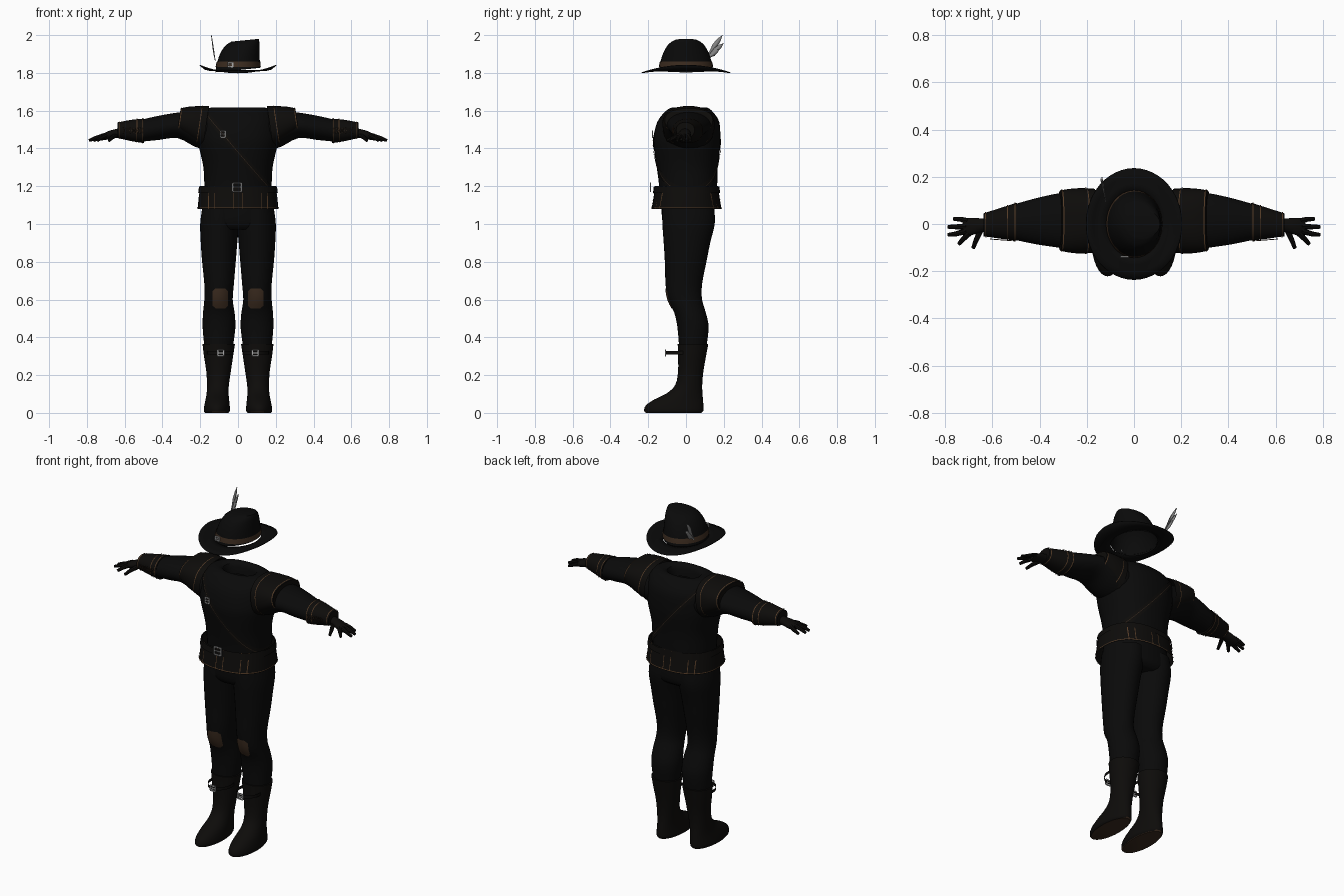
import bpy, bmesh, math
from mathutils import Vector

cube = bpy.data.objects.get("Cube")
if cube:
    bpy.data.objects.remove(cube, do_unlink=True)


def material(name, rgb):
    m = bpy.data.materials.new(name)
    m.use_nodes = True
    m.diffuse_color = (*rgb, 1)
    bsdf = next(n for n in m.node_tree.nodes if n.type == "BSDF_PRINCIPLED")
    bsdf.inputs["Base Color"].default_value = (*rgb, 1)
    bsdf.inputs["Roughness"].default_value = 0.8
    return m


BLACK = material("black cloth", (0.003, 0.003, 0.003))
LEATHER = material("black leather", (0.004, 0.0035, 0.003))
BROWN = material("brown leather", (0.045, 0.025, 0.014))
STITCH = material("tan stitching", (0.09, 0.045, 0.02))
SILVER = material("silver metal", (0.4, 0.4, 0.4))
FEATHER = material("grey feather", (0.22, 0.22, 0.22))
parts = []


def finish(name, bm, mats, mirror=False):
    mesh = bpy.data.meshes.new(name)
    bm.to_mesh(mesh)
    bm.free()
    ob = bpy.data.objects.new(name, mesh)
    bpy.context.collection.objects.link(ob)
    for m in mats:
        mesh.materials.append(m)
    if mirror:
        ob.modifiers.new("mirror", "MIRROR").use_mirror_merge = False
    parts.append(ob)
    return ob


def smooth_rows(rows, n):
    """Catmull-Rom steps between profile rows."""
    out = []
    for i in range(len(rows) - 1):
        quad = [rows[max(i - 1, 0)], rows[i], rows[i + 1], rows[min(i + 2, len(rows) - 1)]]
        for k in range(n):
            t = k / n
            out.append([0.5 * (2 * b + (c - a) * t + (2 * a - 5 * b + 4 * c - d) * t * t
                               + (3 * b - a - 3 * c + d) * t ** 3) for a, b, c, d in zip(*quad)])
    return out + [rows[-1]]


def skin(rings, caps):
    bm = bmesh.new()
    vs = [[bm.verts.new(p) for p in r] for r in rings]
    n = len(vs[0])
    for lo, hi in zip(vs, vs[1:]):
        for j in range(n):
            k = (j + 1) % n
            bm.faces.new((lo[j], lo[k], hi[k], hi[j]))
    if caps[0]:
        bm.faces.new(vs[0][::-1])
    if caps[1]:
        bm.faces.new(vs[-1])
    bm.normal_update()
    return bm


def loft(name, rows, mats, axis="z", caps=(True, True), steps=3, power=1, slant=0, mirror=False, sides=32):
    """Rows are (height, a0, a1, b0, b1): ellipses stacked along z or x."""
    rings = []
    for h, a0, a1, b0, b1 in smooth_rows(rows, steps):
        ring = []
        for j in range(sides):
            t = math.tau * j / sides
            c, s = (math.copysign(abs(f(t)) ** power, f(t)) for f in (math.cos, math.sin))
            a, b = (a0 + a1 + (a1 - a0) * c) / 2, (b0 + b1 + (b1 - b0) * s) / 2
            ring.append((a, b, h + slant * a) if axis == "z" else (h - slant * (b - (b0 + b1) / 2), a, b))
        rings.append(ring)
    return finish(name, skin(rings, caps), mats, mirror)


def tube(name, pts, r0, r1, mat, mirror=False, sides=8):
    pts = [Vector(p) for p in pts]
    rings = []
    for i, p in enumerate(pts):
        d = pts[min(i + 1, len(pts) - 1)] - pts[max(i - 1, 0)]
        q = d.to_track_quat("Z", "Y")
        r = r0 + (r1 - r0) * i / (len(pts) - 1)
        rings.append([p + q @ Vector((r * math.cos(math.tau * j / sides), r * math.sin(math.tau * j / sides), 0))
                      for j in range(sides)])
    return finish(name, skin(rings, (True, True)), [mat], mirror)


def cutout(name, src, planes, mat, offset=0.003, mirror=False):
    """Thin overlay: the part of a surface lying inside all the planes."""
    bm = bmesh.new()
    bm.from_mesh(src.data)
    for co, no in planes:
        geom = bm.verts[:] + bm.edges[:] + bm.faces[:]
        bmesh.ops.bisect_plane(bm, geom=geom, plane_co=co, plane_no=no, clear_outer=True)
    for f in bm.faces:
        f.material_index = 0
    bm.normal_update()
    for v, n in [(v, v.normal.copy()) for v in bm.verts]:
        v.co += n * offset
    return finish(name, bm, [mat], mirror)


def band(name, src, co, no, half, mat, offset=0.003, mirror=False):
    co, no = Vector(co), Vector(no).normalized()
    return cutout(name, src, [(co + no * half, no), (co - no * half, -no)], mat, offset, mirror)


def buckle(name, centre, w, h, mirror=False):
    bm = bmesh.new()
    t = 0.007
    bars = [(-w / 2, 0, t, h), (w / 2, 0, t, h), (0, h / 2, w, t), (0, -h / 2, w, t), (0, 0, w, t * 0.7)]
    for x, z, sx, sz in bars:
        cube = bmesh.ops.create_cube(bm, size=1)["verts"]
        bmesh.ops.scale(bm, vec=(sx, 0.006, sz), verts=cube)
        bmesh.ops.translate(bm, vec=Vector(centre) + Vector((x, 0, z)), verts=cube)
    return finish(name, bm, [SILVER], mirror)


# Tunic with an open neck
tunic = loft("tunic", [
    (1.12, -.175, .175, -.14, .16), (1.2, -.178, .178, -.142, .165), (1.3, -.183, .183, -.155, .168),
    (1.4, -.205, .205, -.17, .18), (1.46, -.215, .215, -.172, .182), (1.54, -.21, .21, -.152, .176),
    (1.59, -.195, .195, -.115, .145), (1.615, -.15, .15, -.08, .115), (1.608, -.1, .1, -.05, .085),
    (1.55, -.09, .09, -.04, .075)], [BLACK], caps=(True, False), power=.88)
band("chest_strap", tunic, (-.08, 0, 1.476), (.764, 0, .645), .016, LEATHER, .004)
band("chest_strap_seam", tunic, (-.08, 0, 1.476), (.764, 0, .645), .0012, BROWN, .006)
buckle("chest_buckle", (-.08, -.178, 1.476), .026, .032)

# Flared waist skirt with belt and stitched panels
skirt = loft("waist_skirt", [
    (1.08, -.214, .214, -.182, .188), (1.14, -.208, .208, -.172, .178), (1.2, -.2, .2, -.164, .17)],
    [LEATHER], caps=(False, False), power=.85)
band("belt", skirt, (0, 0, 1.18), (0, 0, 1), .017, LEATHER, .006)
band("hem_stitch", skirt, (0, 0, 1.086), (0, 0, 1), .002, STITCH)
for x in (.022, .122, .155):
    band("panel_stitch", skirt, (x, 0, 0), (1, 0, 0), .002, STITCH, mirror=True)
buckle("belt_buckle", (-.005, -.187, 1.195), .045, .045)

# Trousers
loft("hips", [(.97, -.15, .15, -.1, .12), (1.0, -.19, .19, -.122, .15), (1.08, -.19, .19, -.13, .15),
              (1.16, -.175, .175, -.13, .15)], [BLACK], power=.85)
leg = loft("trouser_leg", [
    (.33, .03, .176, -.035, .105), (.45, .014, .187, -.045, .12), (.53, .018, .185, -.062, .105),
    (.6, .028, .178, -.095, .085), (.68, .022, .178, -.108, .085), (.8, .012, .19, -.112, .108),
    (.9, .004, .197, -.118, .128), (1.0, -.005, .2, -.125, .152), (1.08, -.01, .19, -.125, .15)],
    [BLACK], mirror=True)
octagon = []
for k in range(8):
    d = Vector((math.cos(k * math.pi / 4), 0, math.sin(k * math.pi / 4)))
    reach = .052 if k % 4 == 2 else .039 if k % 4 == 0 else .054
    octagon.append((Vector((.094, 0, .607)) + d * reach, d))
cutout("knee_patch", leg, octagon + [((0, -.01, 0), (0, 1, 0))], BROWN, .004, True)

# Boots with brown soles
boot = loft("boot", [
    (0, .052, .174, -.212, .082), (.012, .043, .181, -.222, .092), (.04, .044, .178, -.212, .092),
    (.07, .047, .172, -.17, .09), (.105, .05, .166, -.1, .087), (.15, .048, .164, -.056, .086),
    (.22, .038, .168, -.042, .092), (.3, .026, .18, -.042, .106), (.365, .016, .188, -.044, .118)],
    [LEATHER, BROWN], mirror=True)
for f in boot.data.polygons:
    if f.normal.z < -.7 and f.center.z < .01:
        f.material_index = 1
loft("boot_strap", [(.309, .025, .163, -.107, .06), (.327, .025, .163, -.107, .06)], [LEATHER],
     caps=(False, False), steps=1, mirror=True)
buckle("boot_buckle", (.092, -.109, .318), .032, .03, True)

# Sleeves, shoulder caps and cuffs
loft("sleeve", [(.15, -.11, .14, 1.385, 1.6), (.23, -.11, .14, 1.41, 1.6), (.32, -.1, .13, 1.455, 1.59),
                (.42, -.085, .108, 1.445, 1.573), (.52, -.064, .08, 1.435, 1.55)], [BLACK], "x", mirror=True)
cap = loft("shoulder_cap", [(.17, -.122, .15, 1.4, 1.625), (.23, -.125, .152, 1.435, 1.624),
                            (.28, -.12, .148, 1.465, 1.62), (.313, -.112, .142, 1.485, 1.612)],
           [LEATHER], "x", caps=(False, True), power=.85, slant=.15, mirror=True)
for x in (.2, .306):
    band("shoulder_stitch", cap, (x, 0, 1.55), (1, 0, .15), .002, STITCH, mirror=True)
cuff = loft("cuff", [(.497, -.071, .09, 1.428, 1.558), (.56, -.063, .07, 1.438, 1.552),
                     (.638, -.052, .045, 1.455, 1.538)], [LEATHER], "x", power=.9, mirror=True)
for x in (.504, .535, .628):
    band("cuff_stitch", cuff, (x, 0, 0), (1, 0, 0), .002, STITCH, mirror=True)
for side in (-1, 1):
    tube("cuff_lace", [(.505 + .013 * i, -.072 + .001 * i, 1.495 + side * (.014 if i % 2 else -.014))
                       for i in range(9)], .002, .002, BROWN, True, 5)

# Gloved hands
loft("palm", [(.61, -.032, .025, 1.46, 1.51), (.65, -.035, .024, 1.455, 1.502),
              (.69, -.048, .026, 1.447, 1.49), (.725, -.05, .022, 1.442, 1.472)], [LEATHER], "x", mirror=True)
fingers = {"thumb": ((.65, -.025), (.67, -.07), (.682, -.102)),
           "index_finger": ((.7, -.04), (.725, -.065), (.743, -.085)),
           "middle_finger": ((.71, -.03), (.755, -.042), (.788, -.046)),
           "ring_finger": ((.71, -.01), (.755, -.012), (.788, -.012)),
           "little_finger": ((.705, .012), (.735, .02), (.765, .022))}
for name, path in fingers.items():
    tube(name, [(x, y, 1.468 - .013 * i) for i, (x, y) in enumerate(path)], .013, .008, LEATHER, True)

# Hat: hollow lopsided crown, band and curled brim
crown = loft("hat_crown", [
    (1.815, -.12, .118, -.143, .143), (1.86, -.112, .115, -.135, .135), (1.91, -.095, .114, -.118, .118),
    (1.95, -.068, .113, -.092, .092), (1.969, -.035, .11, -.06, .06)],
    [BLACK], caps=(False, True), slant=.1)
band("hat_band", crown, (0, 0, 1.845), (0, 0, 1), .014, BROWN)
rings = []
for f in (1, .66, .33, 0):
    ring = []
    for j in range(48):
        t = math.tau * j / 48
        x, y = (.118 + .084 * f) * math.cos(t), (.142 + .095 * f) * math.sin(t)
        ring.append((x, y, 1.816 - .014 * f + f * f * x * x))
    rings.append(ring)
brim = finish("hat_brim", skin(rings, (False, False)), [BLACK])
brim.modifiers.new("thickness", "SOLIDIFY").thickness = .004
buckle("hat_buckle", (-.04, -.138, 1.843), .026, .022)

# Feather blades fanned behind the hat
bm = bmesh.new()
base = Vector((-.122, .095, 1.865))
for tip in ((-.143, .193, 2.0), (-.138, .2, 1.958), (-.132, .175, 1.925)):
    along = Vector(tip) - base
    across = Vector((0, -along.z, along.y)).normalized()
    leaf = [(0, .002), (.35, .006), (.6, .014), (.82, .01), (1, 0)]
    outline = [base + along * t + across * w for t, w in leaf]
    outline += [base + along * t - across * w for t, w in leaf[-2::-1]]
    bm.faces.new([bm.verts.new(p) for p in outline])
feather = finish("hat_feather", bm, [FEATHER])
feather.modifiers.new("thickness", "SOLIDIFY").thickness = .003

# Smooth shading with crisp edges
bpy.ops.object.select_all(action="DESELECT")
for ob in parts:
    ob.select_set(True)
bpy.context.view_layer.objects.active = parts[0]
bpy.ops.object.shade_smooth_by_angle(angle=math.radians(40))
